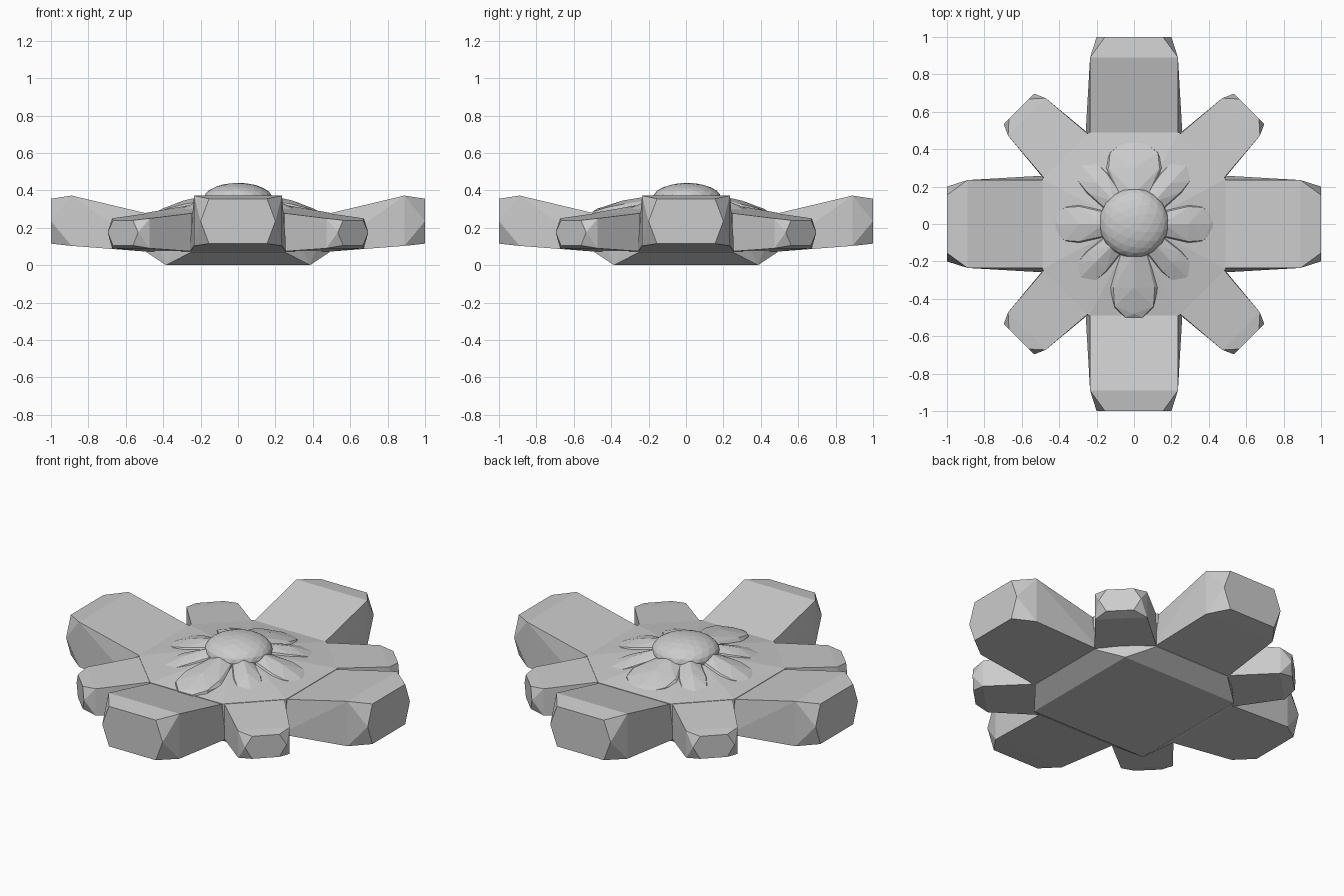
import bpy, bmesh
from math import radians
from mathutils import Matrix

if "Cube" in bpy.data.objects:
    bpy.data.objects.remove(bpy.data.objects["Cube"])


def hull(name, pts, angle=0):
    """Flat-faced solid wrapped around a few points, turned about z."""
    bm = bmesh.new()
    for p in pts:
        bm.verts.new(p)
    res = bmesh.ops.convex_hull(bm, input=bm.verts)
    junk = [v for v in bm.verts if not v.link_faces]
    bmesh.ops.delete(bm, geom=junk, context='VERTS')
    bmesh.ops.dissolve_limit(bm, angle_limit=radians(1), verts=bm.verts, edges=bm.edges)
    bmesh.ops.rotate(bm, verts=bm.verts, cent=(0, 0, 0),
                     matrix=Matrix.Rotation(radians(angle), 3, 'Z'))
    bmesh.ops.recalc_face_normals(bm, faces=bm.faces)
    me = bpy.data.meshes.new(name)
    bm.to_mesh(me)
    bm.free()
    ob = bpy.data.objects.new(name, me)
    bpy.context.collection.objects.link(ob)
    return ob


def sides(*pts):
    """Mirror (radius, half width, height) points across the arm axis."""
    return [(r, s * w, z) for r, w, z in pts for s in (-1, 1)]


def octagon(a, b, z):
    return [(s * x, t * y, z) for x, y in ((a, b), (b, a)) for s in (-1, 1) for t in (-1, 1)]


# Central body: square foot, octagonal waist, shallow raised top
foot = [(s * 0.385, t * 0.385, 0) for s in (-1, 1) for t in (-1, 1)]
hull("body", foot + octagon(0.49, 0.25, 0.07) + octagon(0.49, 0.24, 0.28)
     + octagon(0.36, 0.15, 0.30) + octagon(0.18, 0.075, 0.335))

# Large arms on the axes and small arms on the diagonals
for i in range(4):
    hull("large_arm", sides(
        (0.46, 0.235, 0.27), (0.46, 0.26, 0.07),
        (0.89, 0.235, 0.372), (0.89, 0.235, 0.103),
        (1.0, 0.155, 0.355), (1.0, 0.2, 0.235), (1.0, 0.155, 0.115)), 90 * i)
    hull("small_arm", sides(
        (0.49, 0.168, 0.28), (0.49, 0.172, 0.072),
        (0.81, 0.142, 0.25), (0.81, 0.142, 0.09),
        (0.87, 0.075, 0.24), (0.87, 0.115, 0.175), (0.87, 0.075, 0.105)), 45 + 90 * i)

# Ridged flower petals: angle, length, half width
petals = [(0, 0.43, 0.11), (90, 0.44, 0.16), (180, 0.43, 0.11), (270, 0.5, 0.13),
          (48, 0.43, 0.085), (132, 0.43, 0.085), (225, 0.42, 0.085), (315, 0.42, 0.085)]
for ang, length, w in petals:
    k = 0.68 * length
    hull("flower_petal", sides(
        (0.1, 0.05, 0.36), (0.1, 0.05, 0.30),
        (k, w * 0.85, 0.325), (k, w, 0.30), (k, w, 0.275),
        (length - 0.06, w * 0.8, 0.305), (length - 0.05, w * 0.8, 0.27),
        (length, w * 0.35, 0.285), (length, w * 0.35, 0.265))
        + [(0.16, 0, 0.375), (k, 0, 0.345), (length - 0.02, 0, 0.30)], ang)

# Faceted dome in the middle of the flower
bpy.ops.mesh.primitive_ico_sphere_add(subdivisions=3, radius=1, location=(0, 0.005, 0.355))
dome = bpy.context.object
dome.name = "flower_centre"
dome.scale = (0.185, 0.185, 0.085)
